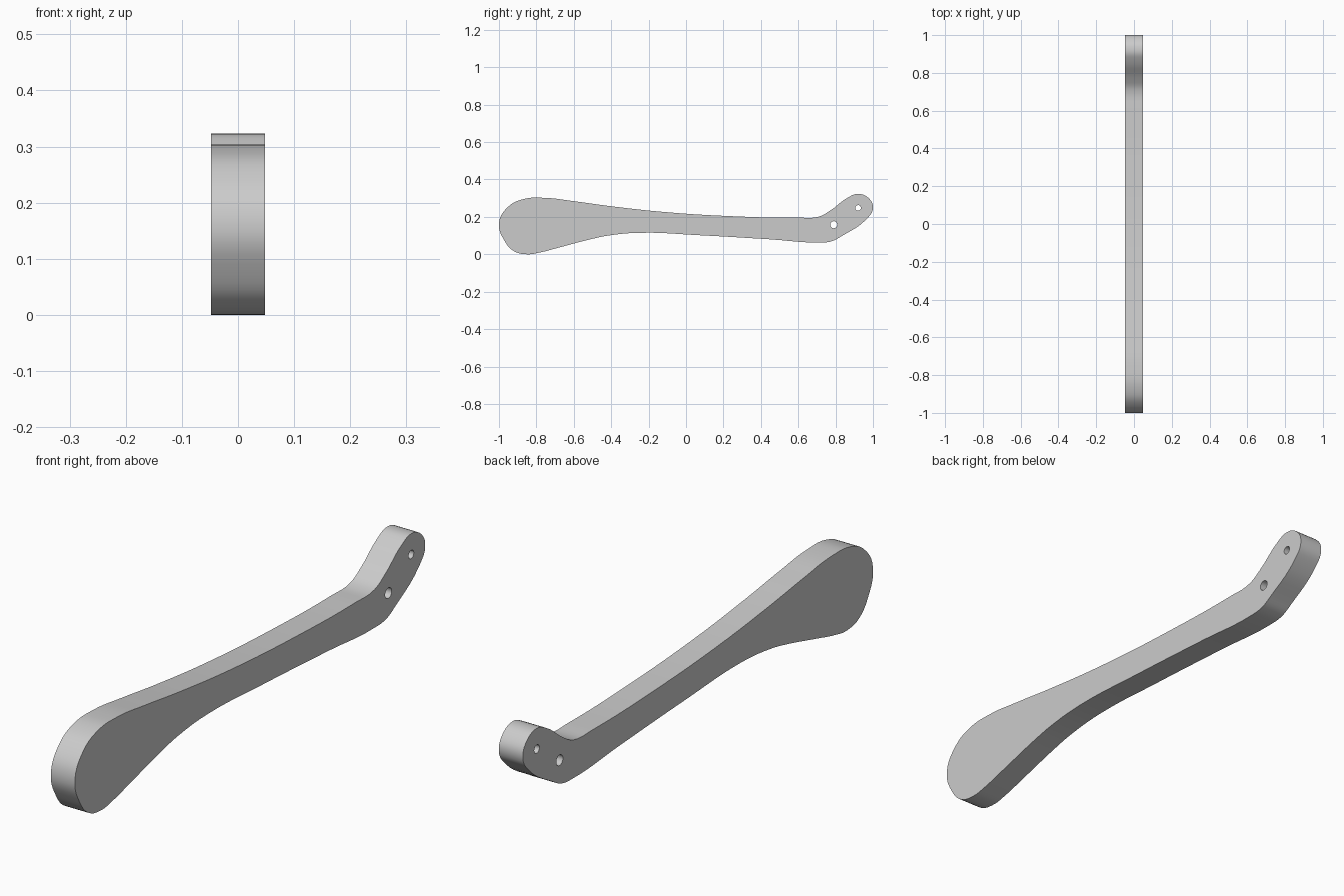
import bpy, bmesh
from math import radians

if "Cube" in bpy.data.objects:
    bpy.data.objects.remove(bpy.data.objects["Cube"], do_unlink=True)

HALF_WIDTH = 0.048

# One plain grey for the whole part
grey = bpy.data.materials.new("satin_grey")
grey.use_nodes = True
colour = (0.6, 0.6, 0.6, 1)
grey.diffuse_color = colour
grey.node_tree.nodes["Principled BSDF"].inputs["Base Color"].default_value = colour

# Side outline: paddle end, slim shaft, cranked rounded tip
outline = [
    (-1, .17), (-.95, .257), (-.87, .297), (-.76, .304), (-.6, .286),
    (-.41, .26), (-.115, .228), (.26, .205), (.6, .198), (.71, .203),
    (.77, .235), (.865, .305), (.92, .325), (.977, .302), (1, .248),
    (.965, .19), (.83, .098), (.78, .072), (.715, .065), (.45, .082),
    (.07, .104), (-.25, .117), (-.41, .103), (-.5, .085), (-.68, .038),
    (-.785, .011), (-.85, .002), (-.92, .019), (-.97, .073)]


def add_loop(curve, points, resolution):
    """Closed smooth loop through the points."""
    spline = curve.splines.new("BEZIER")
    spline.bezier_points.add(len(points) - 1)
    spline.use_cyclic_u = True
    spline.resolution_u = resolution
    for bez, (y, z) in zip(spline.bezier_points, points):
        bez.co = (y, z, 0)
        bez.handle_left_type = bez.handle_right_type = "AUTO"


# Filled profile with two pin holes, extruded across the width
curve = bpy.data.curves.new("lever_profile", "CURVE")
curve.dimensions = "2D"
curve.fill_mode = "BOTH"
curve.extrude = HALF_WIDTH
add_loop(curve, outline, 5)
for y, z, r in ((.79, .16, .019), (.92, .25, .015)):
    add_loop(curve, [(y + r, z), (y, z + r), (y - r, z), (y, z - r)], 6)

lever = bpy.data.objects.new("lever_arm", curve)
bpy.context.collection.objects.link(lever)
lever.rotation_euler = (radians(90), 0, radians(90))
bpy.ops.object.select_all(action="DESELECT")
lever.select_set(True)
bpy.context.view_layer.objects.active = lever
bpy.ops.object.convert(target="MESH")
lever = bpy.context.object
bpy.ops.object.transform_apply(location=False, rotation=True, scale=False)

# Weld caps to walls and stand the part on the floor
bm = bmesh.new()
bm.from_mesh(lever.data)
bmesh.ops.remove_doubles(bm, verts=bm.verts, dist=1e-5)
bmesh.ops.recalc_face_normals(bm, faces=bm.faces)
low = min(v.co.z for v in bm.verts)
mid = (min(v.co.y for v in bm.verts) + max(v.co.y for v in bm.verts)) / 2
bmesh.ops.translate(bm, verts=bm.verts, vec=(0, -mid, -low))
bm.to_mesh(lever.data)
bm.free()

lever.data.materials.clear()
lever.data.materials.append(grey)
bpy.ops.object.shade_smooth_by_angle(angle=radians(35))
